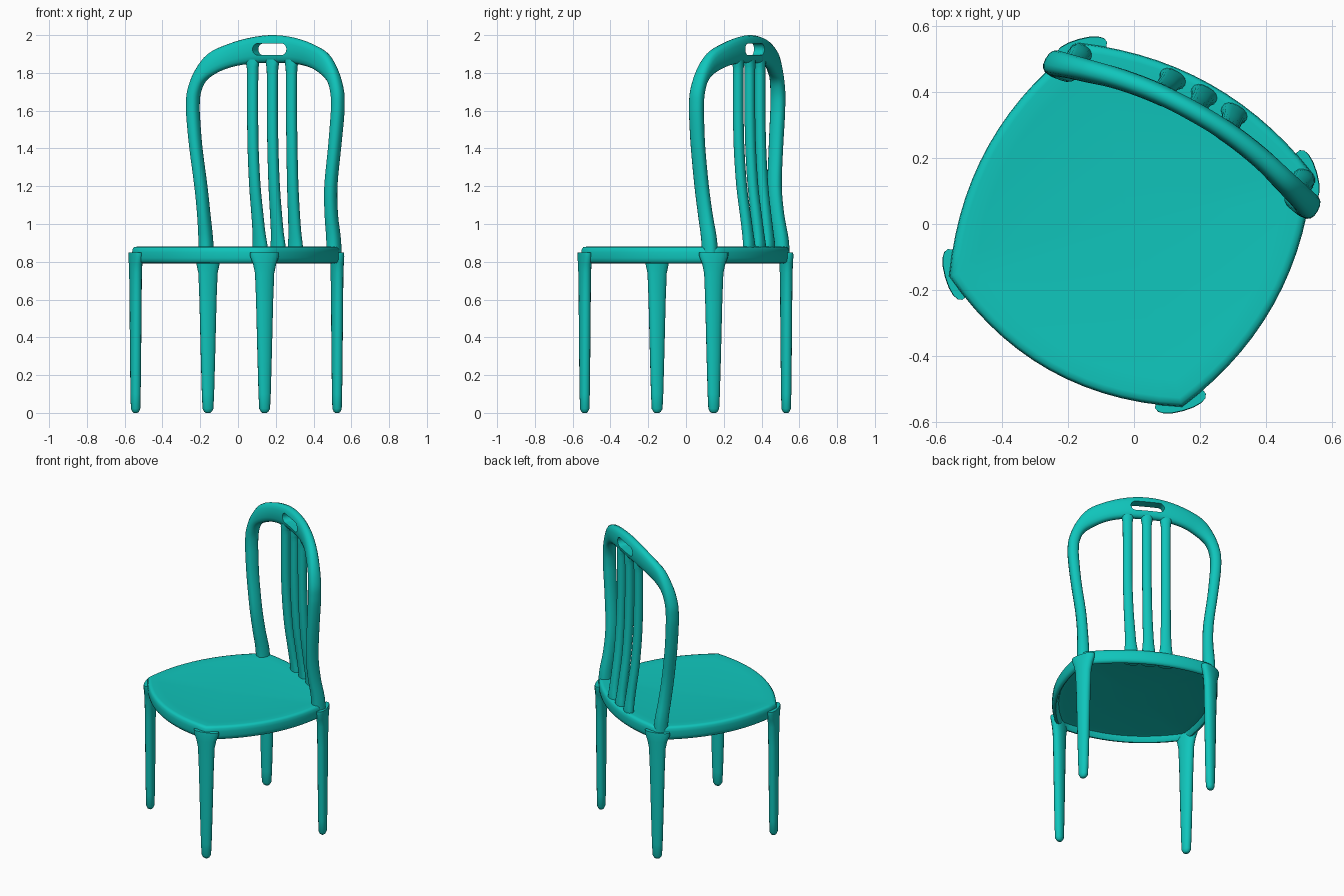
import bpy, bmesh, math
from mathutils import Vector, Matrix

if "Cube" in bpy.data.objects:
    bpy.data.objects.remove(bpy.data.objects["Cube"])

# The whole chair is turned about z
TURN = Matrix.Translation((-0.009, -0.003, 0)) @ Matrix.Rotation(math.radians(-29.3), 4, 'Z')

teal = bpy.data.materials.new("teal plastic")
teal.diffuse_color = (0.005, 0.56, 0.5, 1)
teal.use_nodes = True
teal.node_tree.nodes["Principled BSDF"].inputs["Base Color"].default_value = teal.diffuse_color


def loft(name, rings, angle=40):
    """Skin a list of equal-length closed rings and cap both ends."""
    bm = bmesh.new()
    vr = [[bm.verts.new(TURN @ Vector(p)) for p in r] for r in rings]
    n = len(vr[0])
    for a, b in zip(vr, vr[1:]):
        for i in range(n):
            j = (i + 1) % n
            bm.faces.new((a[i], a[j], b[j], b[i]))
    bm.faces.new(vr[0][::-1])
    bm.faces.new(vr[-1])
    bmesh.ops.recalc_face_normals(bm, faces=bm.faces)
    me = bpy.data.meshes.new(name)
    bm.to_mesh(me)
    bm.free()
    ob = bpy.data.objects.new(name, me)
    bpy.context.collection.objects.link(ob)
    me.materials.append(teal)
    return ob


def smooth(ob, angle=40):
    bpy.ops.object.select_all(action='DESELECT')
    ob.select_set(True)
    bpy.context.view_layer.objects.active = ob
    bpy.ops.object.shade_smooth_by_angle(angle=math.radians(angle))


def spline(rows, steps=4):
    """Catmull-Rom interpolation of rows of numbers."""
    out = []
    for i in range(len(rows) - 1):
        p0, p1, p2, p3 = (rows[max(0, min(len(rows) - 1, i + k))] for k in (-1, 0, 1, 2))
        for s in range(steps):
            t = s / steps
            out.append([0.5 * (2 * b + (c - a) * t + (2 * a - 5 * b + 4 * c - d) * t * t
                               + (3 * b - a - 3 * c + d) * t ** 3)
                        for a, b, c, d in zip(p0, p1, p2, p3)])
    return out + [list(rows[-1])]


def section(n=16, power=2.5):
    """Unit superellipse."""
    pts = []
    for i in range(n):
        a = 2 * math.pi * i / n
        c, s = math.cos(a), math.sin(a)
        pts.append((math.copysign(abs(c) ** (2 / power), c), math.copysign(abs(s) ** (2 / power), s)))
    return pts


SEC = section()

# Seat: square with bowed sides, dished top, lipped underside
N = 14
outline = []
for k in range(4):
    bulge = (0.1, 0.09, 0.085, 0.09)[k]
    corner = 0.405
    rot = Matrix.Rotation(k * math.pi / 2, 3, 'Z')
    for i in range(N):
        t = -1 + 2 * i / N
        outline.append(rot @ Vector((corner * t, -(corner + bulge * (1 - t * t)), 0)))
layers = [(0.02, .862), (0.3, .864), (0.6, .869), (0.85, .876), (0.95, .88), (0.98, .878),
          (0.995, .868), (1.0, .85), (1.0, .82), (0.993, .803), (0.975, .793), (0.955, .792),
          (0.935, .803), (0.92, .825), (0.85, .832), (0.02, .83)]
seat = loft("seat", [[(p.x * s, p.y * s, z) for p in outline] for s, z in layers])
smooth(seat, 50)

# Legs: flattened tapering sections turned to face each corner
leg_rows = [(0, .012, .01), (.006, .02, .017), (.022, .029, .024), (.1, .033, .026), (.3, .039, .028),
            (.6, .047, .030), (.74, .053, .031), (.79, .064, .032), (.83, .08, .032), (.85, .08, .03)]
for front in (-1, 1):
    for side in (-1, 1):
        out = Vector((side, front, 0)).normalized()
        tan = Vector((-out.y, out.x, 0))
        base = out * 0.554
        rings = [[base + tan * (u * a) + out * (v * b) + Vector((0, 0, z)) for u, v in section(16, 2.2)]
                 for z, a, b in leg_rows]
        leg = loft(("front" if front < 0 else "back") + "_leg_" + ("left" if side < 0 else "right"), rings)
        smooth(leg, 50)

# Back frame: outer x, z, inner x, z, centre y, depth (right half, mirrored)
half = [(.425, .80, .350, .80, .368, .085), (.424, .92, .352, .92, .361, .082),
        (.419, 1.05, .355, 1.05, .338, .078), (.426, 1.2, .363, 1.2, .320, .076),
        (.452, 1.4, .389, 1.4, .313, .076), (.469, 1.55, .403, 1.55, .313, .078),
        (.473, 1.63, .407, 1.62, .314, .078), (.467, 1.71, .402, 1.69, .317, .078),
        (.430, 1.81, .375, 1.755, .327, .074), (.360, 1.903, .312, 1.80, .345, .07),
        (.250, 1.955, .230, 1.832, .370, .066), (.125, 1.988, .12, 1.85, .388, .064)]
rows = half + [(0, 2.0, 0, 1.853, .393, .064)] + \
    [(-a, b, -c, d, e, f) for a, b, c, d, e, f in half[::-1]]
rings = []
for ox, oz, ix, iz, y, d in spline(rows):
    o, i = Vector((ox, y, oz)), Vector((ix, y, iz))
    mid, arm = (o + i) / 2, (o - i) / 2
    rings.append([mid + arm * u + Vector((0, v * d / 2, 0)) for u, v in SEC])
frame = loft("back_frame", rings)

# Hand slot through the crest rail
slot = []
for k in range(24):
    a = 2 * math.pi * (k + .5) / 24
    slot.append((math.copysign(.072, math.cos(a)) + .031 * math.cos(a), 1.925 + .031 * math.sin(a)))
cutter = loft("slot_cutter", [[(x, y, z) for x, z in slot] for y in (.2, .6)])
cutter.hide_render = True
mod = frame.modifiers.new("slot", 'BOOLEAN')
mod.operation = 'DIFFERENCE'
mod.solver = 'EXACT'
mod.object = cutter
bpy.ops.object.select_all(action='DESELECT')
bpy.context.view_layer.objects.active = frame
frame.select_set(True)
bpy.ops.object.modifier_apply(modifier=mod.name)
bpy.data.objects.remove(cutter)
smooth(frame, 40)

# Slats: z, spacing, y, width, depth
slat_rows = [(.80, .106, .452, .088, .05), (.88, .107, .452, .084, .054), (.95, .109, .444, .07, .054),
             (1.05, .111, .430, .064, .054), (1.2, .115, .410, .06, .054), (1.4, .118, .396, .058, .054),
             (1.6, .118, .391, .058, .054), (1.8, .118, .391, .06, .054), (1.84, .118, .391, .068, .054),
             (1.87, .118, .391, .08, .05)]
for k, label in ((-1, "left"), (0, "middle"), (1, "right")):
    rings = [[(k * gap + u * w / 2, y - .004 * abs(k) + v * d / 2, z) for u, v in section(16, 2.3)]
             for z, gap, y, w, d in spline(slat_rows, 3)]
    smooth(loft("slat_" + label, rings), 50)
